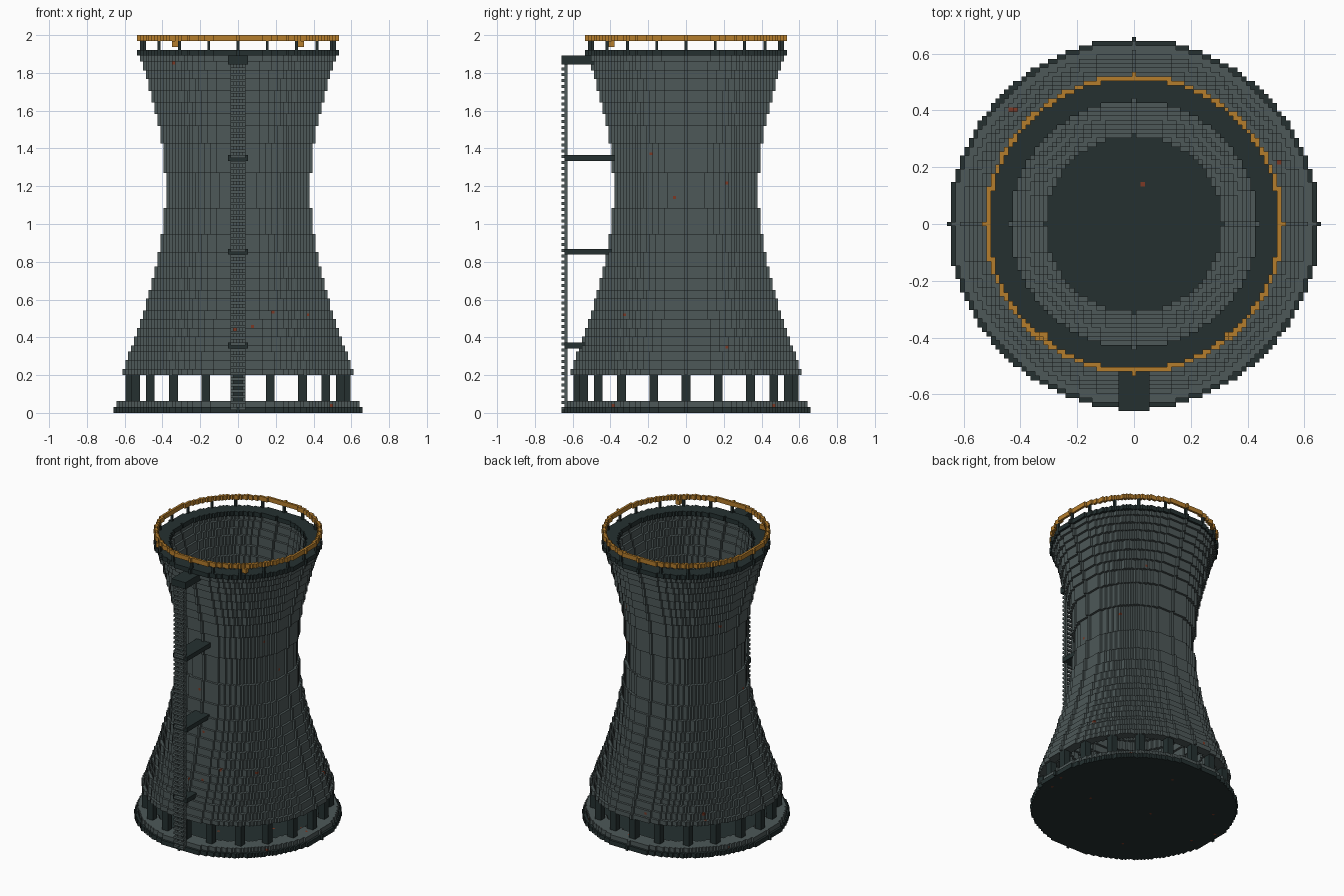
import bpy
import math
import random

cube = bpy.data.objects.get("Cube")
if cube:
    bpy.data.objects.remove(cube)

random.seed(7)
LAYERS = 129
V = 2 / LAYERS          # edge length of one block


def material(name, rgb):
    m = bpy.data.materials.new(name)
    m.use_nodes = True
    colour = (*rgb, 1)
    m.diffuse_color = colour
    bsdf = m.node_tree.nodes["Principled BSDF"]
    bsdf.inputs["Base Color"].default_value = colour
    bsdf.inputs["Roughness"].default_value = 0.8
    return m


concrete = material("grey concrete", (0.075, 0.098, 0.098))
dark = material("dark slate", (0.018, 0.030, 0.030))
orange = material("orange paint", (0.46, 0.205, 0.025))
rust = material("rust", (0.20, 0.04, 0.018))


def ring(outer, inner, z0, z1):
    """Blocks between two radii (inner < d <= outer)."""
    n = int(outer)
    flat = [(x, y) for x in range(-n, n + 1) for y in range(-n, n + 1)
            if (inner < 0 or x * x + y * y > inner * inner)
            and x * x + y * y <= outer * outer]
    return {(x, y, z) for x, y in flat for z in range(z0, z1)}


def box(xs, ys, zs):
    """Blocks in half-open ranges."""
    return {(x, y, z) for x in range(*xs) for y in range(*ys) for z in range(*zs)}


def around(count, radius):
    """Block positions spaced evenly on a circle."""
    for i in range(count):
        a = math.tau * i / count
        yield round(radius * math.cos(a)), round(radius * math.sin(a))


def build(name, cells, mat, rusty=0.0):
    """Skin a set of blocks, joining neighbouring exposed faces into strips."""
    spots = {c for c in sorted(cells) if random.random() < rusty} if rusty else set()
    verts, faces, slots = [], [], []
    for axis in range(3):
        run = 0 if axis == 2 else 2
        side = 3 - axis - run
        for sign in (-1, 1):
            step = [0, 0, 0]
            step[axis] = sign

            def exposed(c):
                return c in cells and (c[0] + step[0], c[1] + step[1],
                                       c[2] + step[2]) not in cells

            def shift(c, n):
                c = list(c)
                c[run] += n
                return tuple(c)

            for c in cells:
                if not exposed(c):
                    continue
                spot = c in spots
                before = shift(c, -1)
                if exposed(before) and (before in spots) == spot:
                    continue
                n = 1
                while exposed(shift(c, n)) and (shift(c, n) in spots) == spot:
                    n += 1
                start = len(verts)
                for a, b in ((0, 0), (n, 0), (n, 1), (0, 1)):
                    p = list(c)
                    p[run] += a
                    p[side] += b
                    p[axis] += sign > 0
                    verts.append(((p[0] - 0.5) * V, (p[1] - 0.5) * V, p[2] * V))
                quad = [start, start + 1, start + 2, start + 3]
                # keep normals pointing outward
                if ((side - run) % 3 == 1) == ((axis - side) % 3 == 1) == (sign > 0):
                    faces.append(quad)
                else:
                    faces.append(quad[::-1])
                slots.append(int(spot))
    mesh = bpy.data.meshes.new(name)
    mesh.from_pydata(verts, [], faces)
    mesh.materials.append(mat)
    if rusty:
        mesh.materials.append(rust)
    mesh.polygons.foreach_set("material_index", slots)
    mesh.update()
    obj = bpy.data.objects.new(name, mesh)
    bpy.context.scene.collection.objects.link(obj)
    # flip strips whose normal disagrees with the face direction
    return obj


def shell_radius(z):
    """Waisted outline, in blocks."""
    h = (z + 0.5) * V
    return round(math.sqrt(0.385 ** 2 + 0.245 * (h - 1.18) ** 2) / V - 0.5)


# Foundation
build("base_slab", ring(42, -1, 0, 2), dark, 0.0015)
build("base_kerb", ring(41, 34, 2, 4), concrete, 0.002)

# Support columns below the shell
columns = set()
for x, y in around(20, 37):
    columns |= box((x - 1, x + 2), (y - 1, y + 2), (4, 13))
build("support_columns", columns, dark)

# Hollow waisted shell
shell = set()
for z in range(13, 122):
    r = shell_radius(z)
    shell |= ring(r, r - 4, z, z + 1)
build("tower_shell", shell, concrete, 0.0008)

# Top walkway with railing and lamps
build("rim_walkway", ring(34, 28, 122, 124), dark)
posts = set()
for x, y in around(20, 33.4):
    posts |= box((x, x + 1), (y, y + 1), (124, 127))
build("railing_posts", posts, dark)
build("railing_top", ring(34, 32.9, 127, 129), orange)
build("warning_lamps", box((-22, -19), (-26, -24), (125, 127))
      | box((21, 23), (-26, -24), (125, 127)), orange)

# Landings tying the ladder to the shell
landings = box((-3, 4), (-42, -31), (119, 122))
for z in (22, 54, 86):
    landings |= box((-3, 4), (-41, 2 - shell_radius(z)), (z, z + 2))
build("ladder_landings", landings, dark)

# Front ladder
ladder = set()
for x in (-2, 2):
    ladder |= box((x, x + 1), (-41, -40), (2, 119))
for z in range(1, 119, 2):
    ladder |= box((-2, 3), (-42, -41), (z, z + 1))
build("ladder", ladder - landings, concrete)
